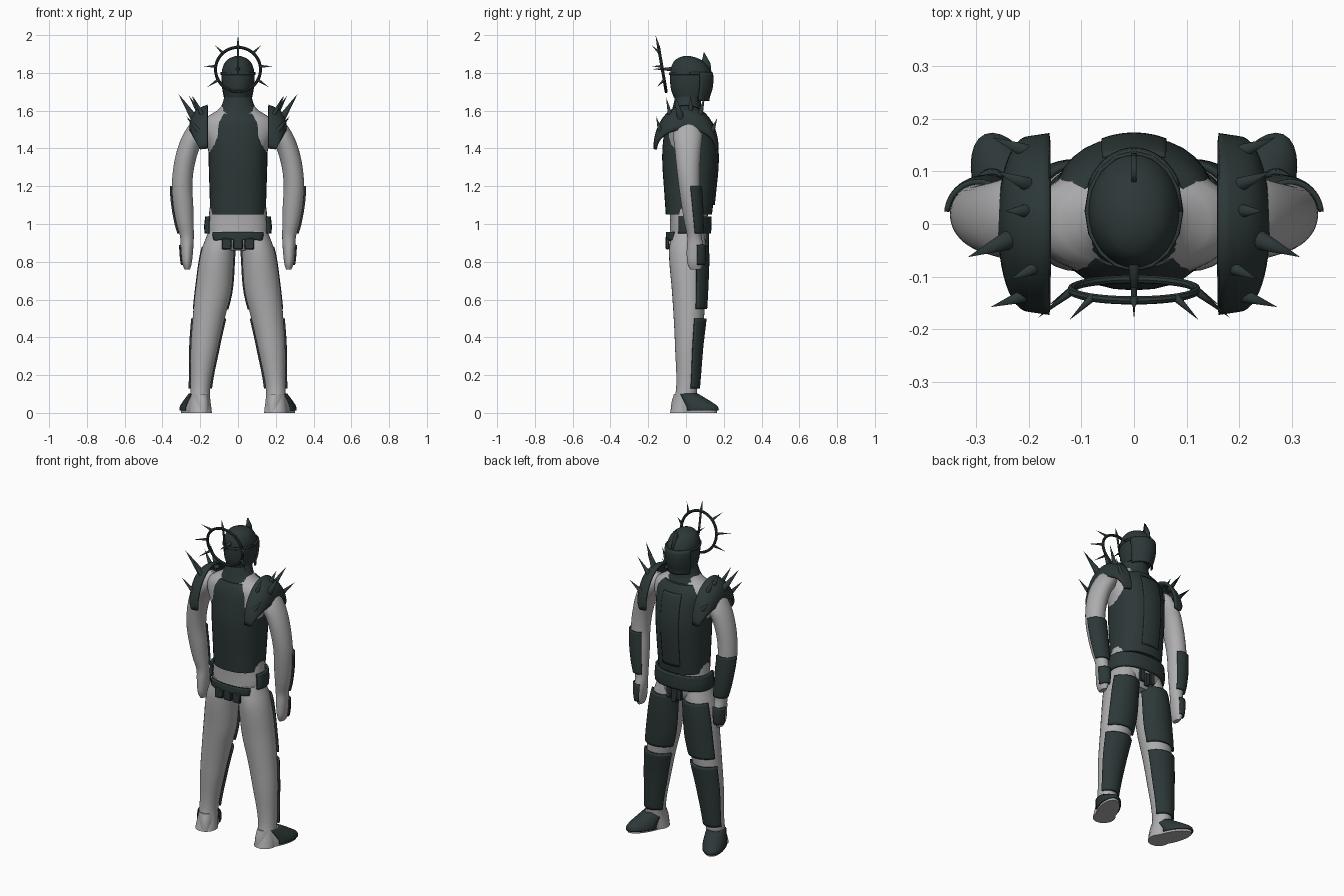
import bpy, bmesh
from math import sin, cos, pi, radians
from mathutils import Vector, Matrix

cube = bpy.data.objects.get("Cube")
if cube:
    bpy.data.objects.remove(cube)


def material(name, rgb):
    m = bpy.data.materials.new(name)
    m.use_nodes = True
    m.diffuse_color = (*rgb, 1)
    m.node_tree.nodes["Principled BSDF"].inputs["Base Color"].default_value = (*rgb, 1)
    return m


SKIN = material("pale grey", (0.42, 0.42, 0.43))
ARMOUR = material("dark steel", (0.026, 0.039, 0.039))
parts = []


def finish(name, bm, mat, side=1, thick=0, matrix=Matrix()):
    """Turn a bmesh into an object; side -1 mirrors it across x."""
    bm.transform(matrix)
    bm.transform(Matrix.Diagonal((side, 1, 1, 1)))
    bmesh.ops.recalc_face_normals(bm, faces=bm.faces)
    me = bpy.data.meshes.new(name)
    bm.to_mesh(me)
    bm.free()
    me.materials.append(mat)
    ob = bpy.data.objects.new(name, me)
    bpy.context.collection.objects.link(ob)
    if thick:
        mod = ob.modifiers.new("thickness", "SOLIDIFY")
        mod.thickness, mod.offset = thick, 0
    parts.append(ob)
    return ob


def sample(keys, z):
    """Smoothly interpolate (z, cx, cy, rx, ry) keys at height z."""
    z = min(max(z, keys[0][0]), keys[-1][0])
    i = max(j for j in range(len(keys) - 1) if keys[j][0] <= z)
    a, b = keys[i], keys[i + 1]
    p, q = keys[max(i - 1, 0)], keys[min(i + 2, len(keys) - 1)]
    h = b[0] - a[0]
    t = (z - a[0]) / h
    out = []
    for k in range(1, 5):
        m0 = (b[k] - p[k]) / (b[0] - p[0]) * h
        m1 = (q[k] - a[k]) / (q[0] - a[0]) * h
        out.append((2*t**3 - 3*t**2 + 1) * a[k] + (t**3 - 2*t**2 + t) * m0
                   + (3*t**2 - 2*t**3) * b[k] + (t**3 - t**2) * m1)
    return out


def loft(name, keys, mat, z0=None, z1=None, arc=None, off=0, thick=0, side=1,
         power=2, steps=24, cap=True, matrix=Matrix()):
    """Closed body, or an armour plate covering an arc of it."""
    z0 = keys[0][0] if z0 is None else z0
    z1 = keys[-1][0] if z1 is None else z1
    a0, a1 = arc or (0, 360)
    n = 32 if not arc else 16
    bm = bmesh.new()
    rings = []
    for i in range(steps + 1):
        z = z0 + (z1 - z0) * i / steps
        cx, cy, rx, ry = sample(keys, z)
        ring = []
        for j in range(n if not arc else n + 1):
            a = radians(a0 + (a1 - a0) * j / n)
            c, s = cos(a), sin(a)
            e = 2 / power
            x = (abs(c) ** e) * (1 if c > 0 else -1) * (rx + off)
            y = (abs(s) ** e) * (1 if s > 0 else -1) * (ry + off)
            ring.append(bm.verts.new((cx + x, cy + y, z)))
        rings.append(ring)
    for r, q in zip(rings, rings[1:]):
        for j in range(n):
            k = (j + 1) % len(r)
            bm.faces.new((r[j], r[k], q[k], q[j]))
    if cap and not thick:
        bm.faces.new(rings[0])
        bm.faces.new(rings[-1])
    return finish(name, bm, mat, side, thick, matrix)


def spike(name, base, tip, radius, side=1, matrix=Matrix(), end=0.0):
    base, tip = Vector(base), Vector(tip)
    d = tip - base
    bm = bmesh.new()
    place = Matrix.Translation((base + tip) / 2) @ d.to_track_quat("Z", "Y").to_matrix().to_4x4()
    bmesh.ops.create_cone(bm, cap_ends=True, segments=12, radius1=radius, radius2=end,
                          depth=d.length, matrix=place)
    finish(name, bm, ARMOUR, side, 0, matrix)


def box(name, centre, size, side=1):
    bm = bmesh.new()
    bmesh.ops.create_cube(bm, size=1, matrix=Matrix.Translation(centre) @ Matrix.Diagonal((*size, 1)))
    bmesh.ops.bevel(bm, geom=bm.edges[:], offset=0.005, segments=1, affect="EDGES")
    finish(name, bm, ARMOUR, side)


# Profiles: z, centre x, centre y, half width, half depth
torso = [(0.86, 0, 0.01, 0.08, 0.07), (0.90, 0, 0.01, 0.14, 0.095), (0.97, 0, 0.015, 0.16, 0.1),
         (1.04, 0, 0.015, 0.155, 0.1), (1.2, 0, 0.015, 0.14, 0.11), (1.4, 0, 0.01, 0.16, 0.12),
         (1.5, 0, 0.005, 0.195, 0.105), (1.56, 0, 0.005, 0.175, 0.095),
         (1.6, 0, 0.005, 0.11, 0.07), (1.66, 0, 0.01, 0.06, 0.055)]
cuirass = [(1.05, 0, 0.015, 0.147, 0.122), (1.15, 0, 0.018, 0.15, 0.132), (1.35, 0, 0.02, 0.156, 0.146),
           (1.48, 0, 0.017, 0.157, 0.134), (1.55, 0, 0.012, 0.15, 0.115), (1.585, 0, 0.01, 0.11, 0.095)]
leg = [(0, 0.2, -0.02, 0.062, 0.065), (0.12, 0.2, 0.003, 0.052, 0.056), (0.35, 0.177, 0.01, 0.073, 0.068),
       (0.5, 0.155, 0.015, 0.085, 0.08), (0.65, 0.13, 0.015, 0.096, 0.09),
       (0.85, 0.108, 0.01, 0.088, 0.1), (0.96, 0.085, 0.01, 0.072, 0.085)]
arm = [(0.76, 0.268, 0.05, 0.014, 0.028), (0.79, 0.27, 0.05, 0.025, 0.043), (0.87, 0.27, 0.05, 0.033, 0.046),
       (0.93, 0.27, 0.045, 0.036, 0.038), (1.0, 0.28, 0.038, 0.045, 0.045), (1.1, 0.29, 0.028, 0.053, 0.052),
       (1.2, 0.296, 0.018, 0.054, 0.056), (1.3, 0.287, 0.012, 0.055, 0.062), (1.4, 0.262, 0.01, 0.058, 0.07),
       (1.48, 0.225, 0.01, 0.062, 0.076), (1.54, 0.2, 0.01, 0.045, 0.055), (1.57, 0.19, 0.01, 0.01, 0.015)]
foot = [(0, 0, 0.045, 0.058, 0.132), (0.03, 0, 0.045, 0.058, 0.13), (0.06, 0, 0.025, 0.054, 0.105),
        (0.1, 0, -0.005, 0.045, 0.062)]
helmet = [(1.67, 0, 0.025, 0.072, 0.09), (1.72, 0, 0.025, 0.083, 0.106), (1.79, 0, 0.025, 0.087, 0.109),
          (1.84, 0, 0.018, 0.077, 0.093), (1.875, 0, 0.01, 0.05, 0.06), (1.89, 0, 0.005, 0.012, 0.015)]
gorget = [(1.585, 0, 0.005, 0.12, 0.085), (1.62, 0, 0.005, 0.09, 0.075), (1.7, 0, 0.015, 0.065, 0.065)]

# Body, cuirass, collar
loft("torso", torso, SKIN, power=2.3, steps=40)
loft("cuirass", cuirass, ARMOUR, power=2.3)
# Keel down the chest
loft("chest_ridge", cuirass, ARMOUR, 1.1, 1.54, (68, 112), 0.004, 0.008)
loft("collar", gorget, ARMOUR, steps=10)

# Belt and hanging plates
loft("belt", torso, ARMOUR, 0.95, 1.04, (-25, 205), 0.012, 0.014, power=2.3, steps=8)
loft("rear_belt", torso, ARMOUR, 0.915, 0.957, (222, 318), 0.012, 0.016, power=2.3, steps=6)
for x in (-0.06, 0, 0.06):
    box("rear_tab", (x, -0.098, 0.895), (0.052, 0.02, 0.06))
for x in (-0.035, 0, 0.035):
    box("front_tab", (x, 0.112, 0.92 - (0 if x else 0.02)), (0.034, 0.02, 0.08))

# Helmet with visor and crest
loft("helmet", helmet, ARMOUR)
loft("visor", helmet, ARMOUR, 1.65, 1.8, (25, 155), 0.005, 0.01, steps=10)
loft("brow_band", helmet, ARMOUR, 1.79, 1.803, (0, 359.9), 0.003, 0.008, steps=2)
bm = bmesh.new()
crest = [bm.verts.new((0, y, z)) for y, z in
         ((0.05, 1.86), (0.085, 1.87), (0.095, 1.912), (0.13, 1.85), (0.139, 1.76), (0.11, 1.76))]
bm.faces.new(crest)
finish("crest", bm, ARMOUR, 1, 0.01)

# Spiked halo behind the head
halo = Matrix.Translation((0, -0.125, 1.818)) @ Matrix.Rotation(0.17, 4, "X")
bm = bmesh.new()
grid = [[bm.verts.new(((0.119 + 0.008 * cos(b)) * sin(a), 0.008 * sin(b), (0.119 + 0.008 * cos(b)) * cos(a)))
         for b in (2 * pi * j / 8 for j in range(8))] for a in (2 * pi * i / 48 for i in range(48))]
for i in range(48):
    for j in range(8):
        p, q = grid[i], grid[(i + 1) % 48]
        bm.faces.new((p[j], p[(j + 1) % 8], q[(j + 1) % 8], q[j]))
finish("halo_ring", bm, ARMOUR, matrix=halo)
for deg in (-118, -82, -42, 0, 42, 82, 118):
    a = radians(deg)
    spike("halo_spike", (0.12 * sin(a), 0, 0.12 * cos(a)),
          (0.184 * sin(a), -0.005 - 0.045 * abs(sin(a)), 0.184 * cos(a)), 0.008, matrix=halo)
spike("halo_strut", (0, 0, 0.12), (0, 0, -0.02), 0.006, matrix=halo, end=0.006)
spike("halo_pin", (0, -0.07, 1.82), (0, -0.18, 1.82), 0.012)

# Base and tip of each shoulder spike, with radius
shoulder_spikes = [((0.19, -0.13, 1.47), (0.273, -0.158, 1.57), 0.017),
                   ((0.18, -0.08, 1.56), (0.235, -0.105, 1.67), 0.015),
                   ((0.225, -0.025, 1.55), (0.316, -0.063, 1.69), 0.022),
                   ((0.2, 0.025, 1.59), (0.245, 0.025, 1.68), 0.015),
                   ((0.19, 0.07, 1.56), (0.26, 0.1, 1.68), 0.017),
                   ((0.185, 0.13, 1.47), (0.27, 0.165, 1.56), 0.018)]

for side, word in ((1, "left_"), (-1, "right_")):
    # Legs and leg plates
    loft(word + "leg", leg, SKIN, side=side, steps=32)
    loft(word + "thigh_plate", leg, ARMOUR, 0.55, 0.88, (25, 160), 0.007, 0.012, side)
    loft(word + "shin_plate", leg, ARMOUR, 0.13, 0.5, (20, 160), 0.008, 0.012, side)
    # Feet turned outward
    turn = Matrix.Translation((0.208, 0, 0)) @ Matrix.Rotation(radians(-24), 4, "Z")
    loft(word + "foot", foot, SKIN, side=side, matrix=turn, steps=10)
    loft(word + "toe_cap", foot, ARMOUR, 0.012, 0.1, (-5, 185), 0.004, 0.008, side, matrix=turn, steps=10)
    # Arms and arm plates
    loft(word + "arm", arm, SKIN, side=side, steps=40)
    loft(word + "forearm_plate", arm, ARMOUR, 0.95, 1.2, (5, 130), 0.006, 0.01, side)
    loft(word + "hand_plate", arm, ARMOUR, 0.785, 0.89, (10, 120), 0.005, 0.008, side, steps=8)
    # Arched shoulder guard
    bm = bmesh.new()
    rows = []
    for i in range(25):
        t = radians(-90 + 7.5 * i)
        row = []
        for j in range(9):
            v = j / 8
            inner = Vector((0.16, 0.166 * sin(t), 1.4 + 0.225 * cos(t)))
            outer = Vector((0.2 + 0.052 * cos(t), 0.16 * sin(t), 1.395 + 0.105 * cos(t)))
            bulge = Vector((0.026, 0, 0.02)) * sin(pi * v) * cos(t)
            row.append(bm.verts.new(inner.lerp(outer, v) + bulge))
        rows.append(row)
    for r, q in zip(rows, rows[1:]):
        for j in range(8):
            bm.faces.new((r[j], r[j + 1], q[j + 1], q[j]))
    finish(word + "shoulder_guard", bm, ARMOUR, side, 0.014)
    for base, tip, radius in shoulder_spikes:
        spike(word + "shoulder_spike", base, tip, radius, side)

# Smooth shading with crisp edges
bpy.ops.object.select_all(action="DESELECT")
for ob in parts:
    ob.select_set(True)
bpy.context.view_layer.objects.active = parts[0]
bpy.ops.object.shade_smooth_by_angle(angle=radians(40))
